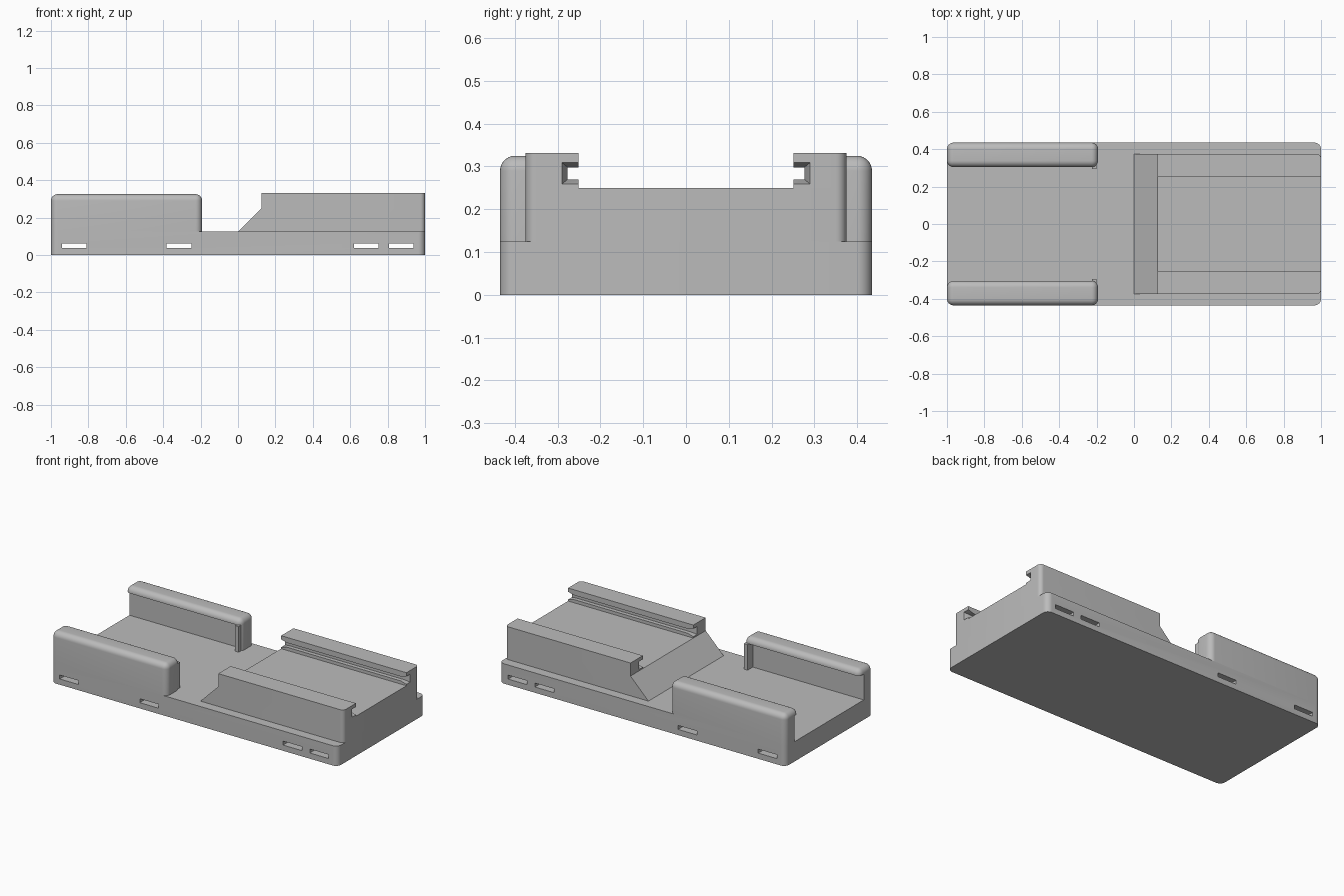
import bpy, bmesh, math
from mathutils import Vector

cube = bpy.data.objects.get("Cube")
if cube:
    bpy.data.objects.remove(cube, do_unlink=True)

grey = bpy.data.materials.new("plain_grey")
grey.use_nodes = True
grey.diffuse_color = (0.5, 0.5, 0.5, 1)
grey.node_tree.nodes["Principled BSDF"].inputs["Base Color"].default_value = (0.5, 0.5, 0.5, 1)


def finish(name, bm):
    bmesh.ops.recalc_face_normals(bm, faces=bm.faces[:])
    mesh = bpy.data.meshes.new(name)
    bm.to_mesh(mesh)
    bm.free()
    mesh.materials.append(grey)
    obj = bpy.data.objects.new(name, mesh)
    bpy.context.collection.objects.link(obj)
    return obj


def activate(obj):
    bpy.ops.object.select_all(action='DESELECT')
    obj.select_set(True)
    bpy.context.view_layer.objects.active = obj


def prism(points, offset, radius=0, rule=None):
    """Extrude a flat outline and round the edges chosen by the rule."""
    bm = bmesh.new()
    face = bm.faces.new([bm.verts.new(p) for p in points])
    ext = bmesh.ops.extrude_face_region(bm, geom=[face])["geom"]
    moved = [v for v in ext if isinstance(v, bmesh.types.BMVert)]
    bmesh.ops.translate(bm, verts=moved, vec=Vector(offset))
    bmesh.ops.recalc_face_normals(bm, faces=bm.faces[:])
    if radius:
        edges = [e for e in bm.edges if rule(e.verts[0].co, e.verts[1].co)]
        bmesh.ops.bevel(bm, geom=edges, offset=radius, segments=8,
                        profile=0.5, affect='EDGES', clamp_overlap=True)
    return bm


def box(x0, x1, y0, y1, z0, z1, radius=0, rule=None):
    outline = [(x0, y0, z0), (x1, y0, z0), (x1, y1, z0), (x0, y1, z0)]
    return prism(outline, (0, 0, z1 - z0), radius, rule)


def cut(obj, bm):
    cutter = finish("cutter", bm)
    cutter.hide_render = True
    mod = obj.modifiers.new("cut", 'BOOLEAN')
    mod.operation, mod.solver, mod.object = 'DIFFERENCE', 'EXACT', cutter
    activate(obj)
    bpy.ops.object.modifier_apply(modifier=mod.name)
    bpy.data.objects.remove(cutter, do_unlink=True)


def smooth(obj):
    activate(obj)
    bpy.ops.object.shade_smooth_by_angle(angle=math.radians(30))


def is_vertical(a, b):
    return abs(a.z - b.z) > 0.01


DECK, BED, TOP = 0.125, 0.25, 0.332
HALF, RAIL_OUT, RAIL_IN = 0.435, 0.375, 0.252

# Base slab with strap slots running right through
base = finish("base", box(-1, 1, -HALF, HALF, 0, DECK, 0.035, is_vertical))
for x in (-0.875, -0.315, 0.685, 0.872):
    cut(base, box(x - 0.066, x + 0.066, -0.6, 0.6, 0.036, 0.061))
smooth(base)

# Raised bed with a sloped leading edge
profile = [(0, -RAIL_OUT, DECK), (DECK, -RAIL_OUT, BED),
           (1, -RAIL_OUT, BED), (1, -RAIL_OUT, DECK)]
bed = finish("raised_bed", prism(
    profile, (0, 2 * RAIL_OUT, 0), 0.025,
    lambda a, b: is_vertical(a, b) and min(a.x, b.x) > 0.9))
smooth(bed)


def flare(x_small, x_large, side):
    """Tapered mouth of a rail groove."""
    bm = bmesh.new()
    for x, y, z0, z1 in ((x_small, 0.277, 0.27, 0.298), (x_large, 0.29, 0.259, 0.309)):
        for yy in (0.2, y):
            for z in (z0, z1):
                bm.verts.new((x, side * yy, z))
    bmesh.ops.convex_hull(bm, input=bm.verts[:])
    return bm


for side, label in ((1, "back"), (-1, "front")):
    # Grooved rail on the raised bed
    section = [(RAIL_IN, BED), (RAIL_OUT, BED), (RAIL_OUT, TOP), (RAIL_IN, TOP),
               (RAIL_IN, 0.298), (0.277, 0.298), (0.277, 0.27), (RAIL_IN, 0.27)]
    rail = finish(label + "_rail", prism(
        [(DECK, side * y, z) for y, z in section], (1 - DECK, 0, 0), 0.025,
        lambda a, b: is_vertical(a, b) and min(a.x, b.x) > 0.9
        and min(abs(a.y), abs(b.y)) > 0.37))
    cut(rail, flare(0.96, 1.0001, side))
    cut(rail, flare(DECK + 0.04, DECK - 0.0001, side))
    smooth(rail)

    # Rounded side wall, hollowed beneath its inner lip
    y0, y1 = sorted((side * 0.304, side * HALF))
    wall = finish(label + "_wall", box(
        -1, -0.192, y0, y1, DECK, 0.325, 0.035,
        lambda a, b: max(a.z, b.z) > 0.3))
    c0, c1 = sorted((side * 0.2, side * 0.345))
    cut(wall, box(-1.1, -0.225, c0, c1, 0.1, 0.287))
    smooth(wall)

    # Small stop at the inner end of the wall
    p0, p1 = sorted((side * 0.293, side * 0.36))
    finish(label + "_stop", box(-0.225, -0.2, p0, p1, DECK, 0.287))
